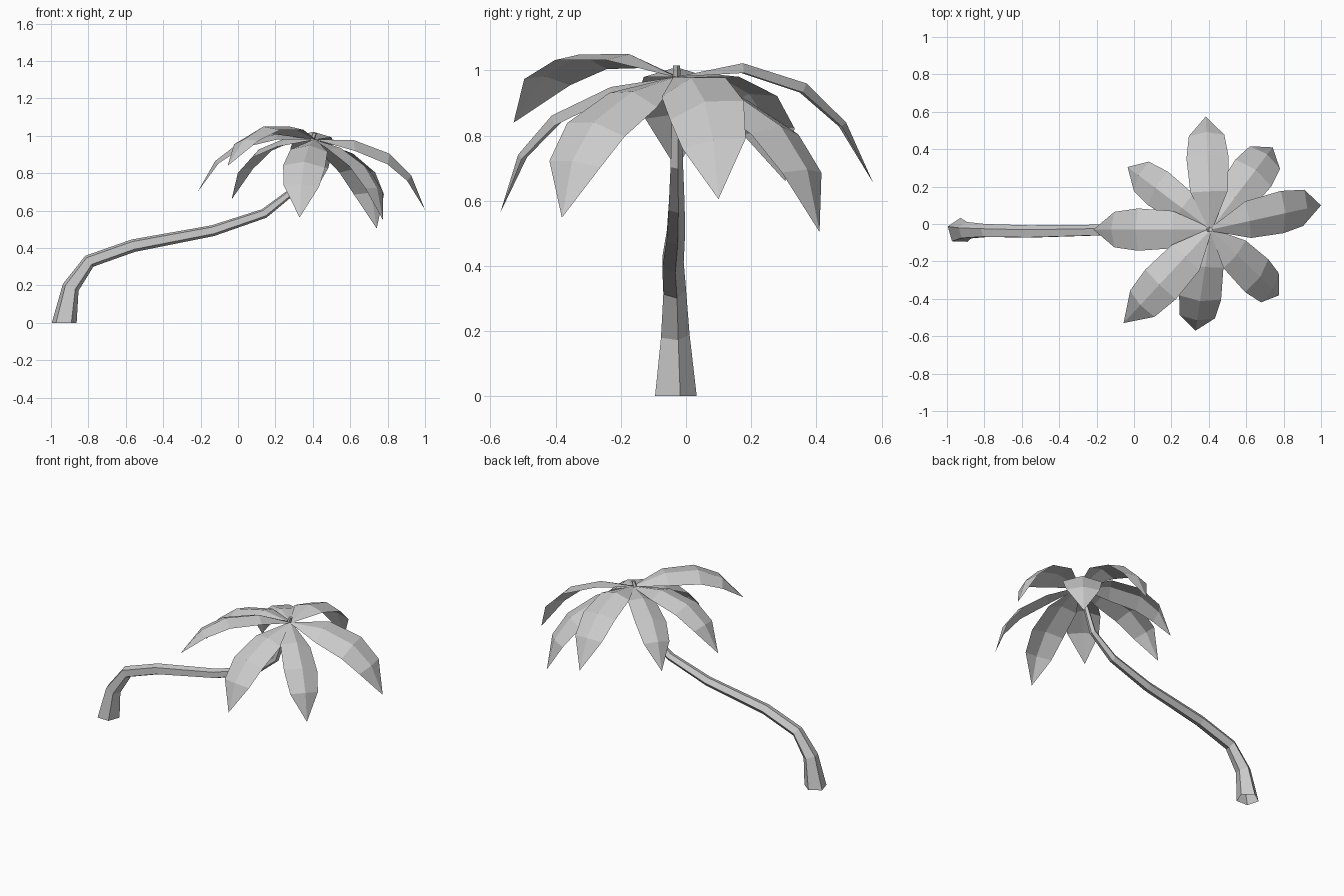
import bpy, bmesh
from math import sin, cos, radians
from mathutils import Vector, Matrix

if "Cube" in bpy.data.objects:
    bpy.data.objects.remove(bpy.data.objects["Cube"], do_unlink=True)

# One plain grey for the whole tree
GREY = (0.6, 0.6, 0.6, 1)
grey = bpy.data.materials.new("plain_grey")
grey.use_nodes = True
grey.diffuse_color = GREY
grey.node_tree.nodes["Principled BSDF"].inputs["Base Color"].default_value = GREY

CROWN = Vector((0.41, -0.03, 0.98))


def make_object(name, bm):
    mesh = bpy.data.meshes.new(name)
    bm.to_mesh(mesh)
    bm.free()
    mesh.materials.append(grey)
    obj = bpy.data.objects.new(name, mesh)
    bpy.context.collection.objects.link(obj)
    return obj


# Leaning trunk: five-sided tube along a bent path of (x, y, z, radius)
TRUNK = [(-0.93, -0.037, 0, 0.07), (-0.895, -0.037, 0.19, 0.048),
         (-0.795, -0.038, 0.33, 0.038), (-0.56, -0.043, 0.413, 0.036),
         (-0.135, -0.034, 0.493, 0.031), (0.14, -0.031, 0.585, 0.027),
         (0.3, -0.03, 0.71, 0.021), (0.41, -0.03, 1.015, 0.012)]
SIDES = 5


def build_trunk():
    bm = bmesh.new()
    centres = [Vector(p[:3]) for p in TRUNK]
    last = len(centres) - 1
    rings = []
    for i, c in enumerate(centres):
        if i in (0, last):
            tangent = Vector((0, 0, 1))
        else:
            tangent = ((c - centres[i - 1]).normalized()
                       + (centres[i + 1] - c).normalized())
        side = Vector((0, 1, 0))
        across = side.cross(tangent).normalized()
        ring = []
        for k in range(SIDES):
            a = radians(16 + 360 / SIDES * k)
            ring.append(bm.verts.new(c + TRUNK[i][3] * (across * cos(a) + side * sin(a))))
        rings.append(ring)
    for low, high in zip(rings, rings[1:]):
        for k in range(SIDES):
            n = (k + 1) % SIDES
            bm.faces.new((low[k], low[n], high[n], high[k]))
    # The foot stays open, only the top is closed
    bm.faces.new(rings[-1])
    return make_object("trunk", bm)


# Frond: arched midrib as (reach, height, half width, edge droop, sag)
FROND = [(0, 0, 0.008, 0, 0), (0.205, 0.042, 0.1, 0.03, 0.045),
         (0.4, -0.02, 0.113, 0.032, 0.04), (0.522, -0.14, 0.095, 0.022, 0.02),
         (0.605, -0.325, 0, 0, 0)]


def build_frond(name, heading, tilt, scale, roll, sag):
    bm = bmesh.new()
    rib = [Vector((p[0], 0, p[1] - sag * p[4])) for p in FROND]
    rows = []
    for i, (c, p) in enumerate(zip(rib, FROND)):
        if p[2] == 0:
            rows.append([bm.verts.new(c)] * 3)
            continue
        tangent = (rib[i + 1] - rib[max(i - 1, 0)]).normalized()
        twist = Matrix.Rotation(radians(roll if i else 0), 3, tangent)
        side = twist @ Vector((0, 1, 0))
        up = tangent.cross(side)
        rows.append([bm.verts.new(c + side * p[2] * s - up * p[3] * abs(s))
                     for s in (-1, 0, 1)])
    # Two panels per row, closing to a point at the tip
    for a, b in zip(rows, rows[1:]):
        for k in (0, 1):
            corners = [a[k], b[k], b[k + 1], a[k + 1]]
            bm.faces.new(list(dict.fromkeys(corners)))
    place = (Matrix.Translation(CROWN)
             @ Matrix.Rotation(radians(heading), 4, "Z")
             @ Matrix.Rotation(radians(-tilt), 4, "Y")
             @ Matrix.Scale(scale, 4))
    bm.transform(place)
    return make_object(name, bm)


build_trunk()

# Eight fronds: heading, tilt, scale, roll, sag
for name, *shape in [
        ("frond_left", 12.4, -3.6, 1.035, 17, 0.7),
        ("frond_back_left", 53, -12.6, 1.06, 0, 0.9),
        ("frond_back", 92.5, 0, 1, 0, 0),
        ("frond_back_right", 143, -1.7, 0.935, -12, 0.6),
        ("frond_right", 180, 4.1, 1, 0, 0.6),
        ("frond_front_right", 227, 16.6, 1.015, 7, 0.7),
        ("frond_front", 261.5, -9.1, 1, -4, 0.9),
        ("frond_front_left", -43.8, -12.2, 0.97, -14, 1)]:
    build_frond(name, *shape)
